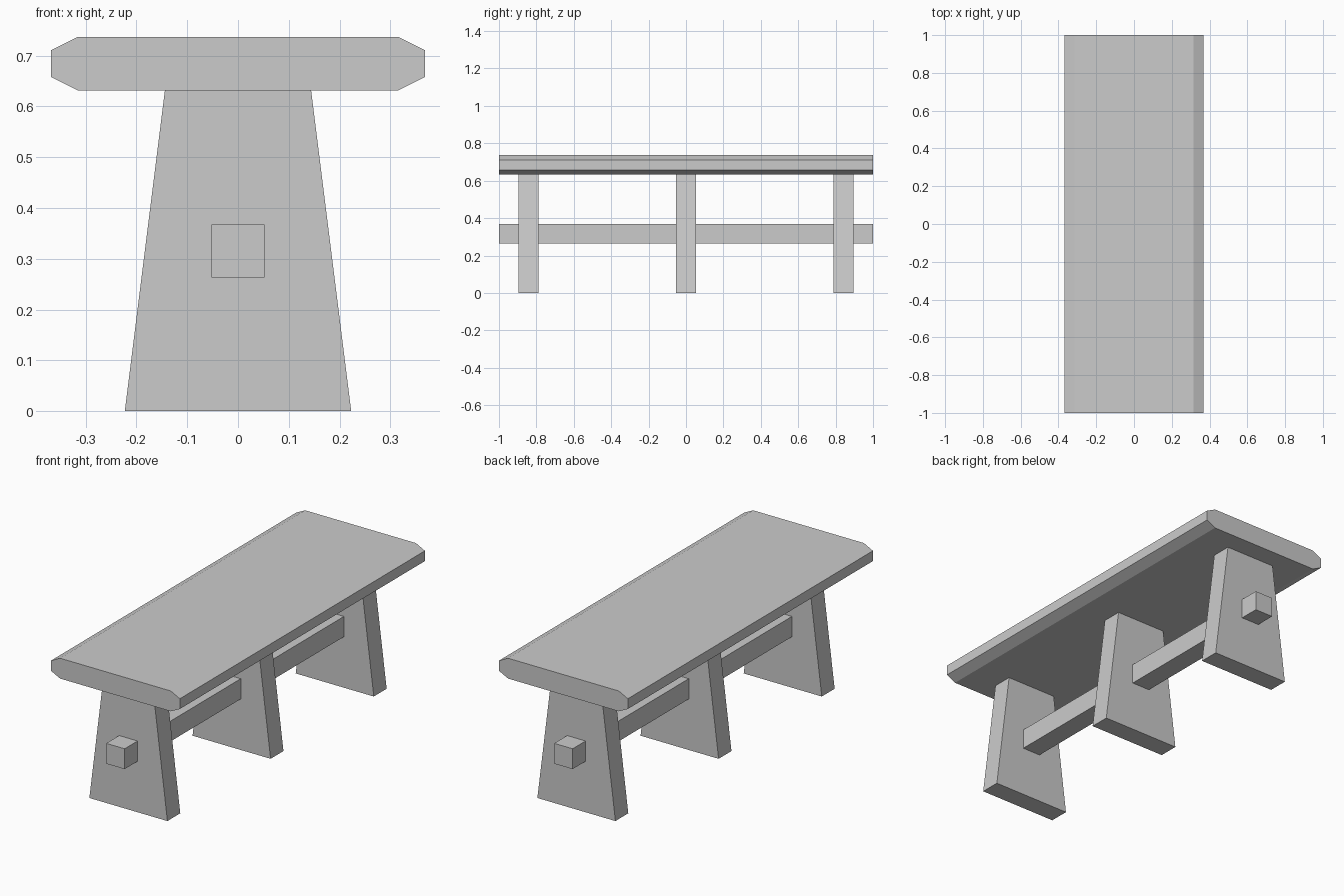
import bpy, bmesh

if "Cube" in bpy.data.objects:
    bpy.data.objects.remove(bpy.data.objects["Cube"])


def extrude_profile(name, profile, y_centre, depth):
    """Extrude an x-z outline along y, centred on y_centre."""
    bm = bmesh.new()
    y0 = y_centre - depth / 2
    face = bm.faces.new([bm.verts.new((x, y0, z)) for x, z in profile])
    ext = bmesh.ops.extrude_face_region(bm, geom=[face])
    moved = [v for v in ext["geom"] if isinstance(v, bmesh.types.BMVert)]
    bmesh.ops.translate(bm, verts=moved, vec=(0, depth, 0))
    bmesh.ops.recalc_face_normals(bm, faces=bm.faces)
    mesh = bpy.data.meshes.new(name)
    bm.to_mesh(mesh)
    bm.free()
    obj = bpy.data.objects.new(name, mesh)
    bpy.context.collection.objects.link(obj)
    return obj


def mirrored(right_side):
    """Close a right-hand outline (bottom to top) with its mirror image."""
    return right_side + [(-x, z) for x, z in reversed(right_side)]


THICK = 0.105
TOP_Z = 0.632

# Table top with chamfered long edges
extrude_profile("table_top", mirrored([
    (0.316, TOP_Z), (0.368, 0.658), (0.368, 0.711), (0.316, 0.737)]), 0, 2.0)

# Three tapered slab legs
for label, y in (("front", -0.842), ("middle", 0), ("back", 0.842)):
    extrude_profile(label + "_leg", mirrored([(0.223, 0), (0.144, TOP_Z)]), y, THICK)

# Stretcher beam running through the legs
extrude_profile("stretcher_beam", mirrored([
    (THICK / 2, 0.263), (THICK / 2, 0.368)]), 0, 2.0)
